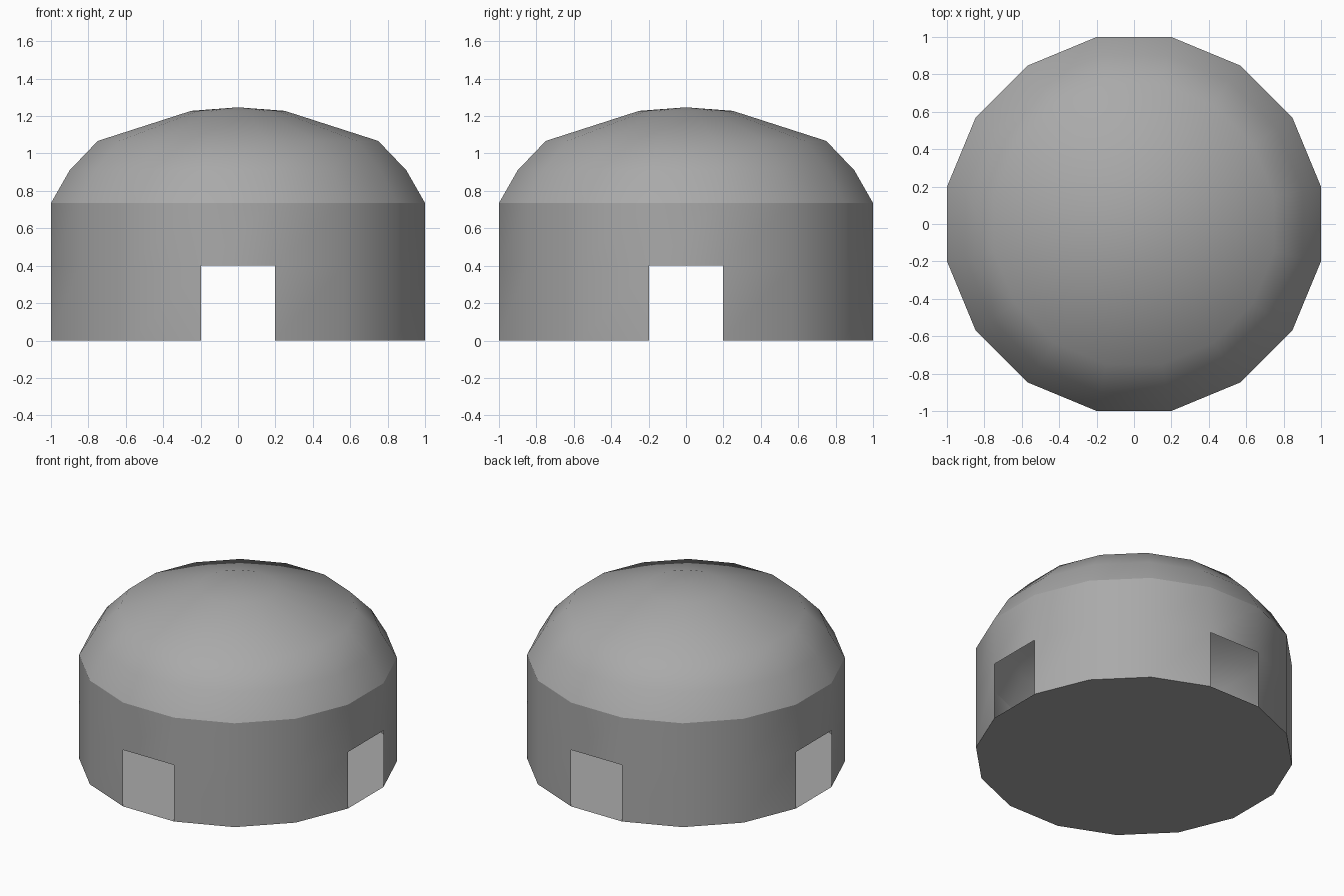
import bpy, bmesh
from math import sin, cos, pi, radians

if "Cube" in bpy.data.objects:
    bpy.data.objects.remove(bpy.data.objects["Cube"], do_unlink=True)

SIDES = 16
STEP = 2 * pi / SIDES
EAVES = 0.735                  # height where the wall meets the dome
WALL = [(1, 0), (1, 0.4), (1, EAVES)]
DOME = [(1, EAVES), (0.9, 0.91), (0.75, 1.067), (0.25, 1.228)]

grey = bpy.data.materials.new("plain_grey")
grey.use_nodes = True
grey.diffuse_color = (0.4, 0.4, 0.4, 1)
grey.node_tree.nodes["Principled BSDF"].inputs["Base Color"].default_value = (0.4, 0.4, 0.4, 1)


def ring(bm, flat, z):
    """Regular ring whose flat sides lie at the given distance, one facing each axis."""
    r = flat / cos(STEP / 2)
    return [bm.verts.new((r * cos((i + 0.5) * STEP), r * sin((i + 0.5) * STEP), z))
            for i in range(SIDES)]


def bridge(bm, low, high, skip=()):
    for i in range(SIDES):
        j = (i + 1) % SIDES
        if j not in skip:
            bm.faces.new((low[i], low[j], high[j], high[i]))


def finish(name, bm):
    mesh = bpy.data.meshes.new(name)
    bm.to_mesh(mesh)
    bm.free()
    mesh.materials.append(grey)
    obj = bpy.data.objects.new(name, mesh)
    bpy.context.collection.objects.link(obj)
    return obj


def smooth(obj, angle):
    bpy.ops.object.select_all(action="DESELECT")
    obj.select_set(True)
    bpy.context.view_layer.objects.active = obj
    bpy.ops.object.shade_smooth_by_angle(angle=radians(angle))


# Thin round wall with a square doorway on each axis
bm = bmesh.new()
foot, lintel, eaves = [ring(bm, *p) for p in WALL]
bridge(bm, foot, lintel, skip=range(0, SIDES, SIDES // 4))
bridge(bm, lintel, eaves)
smooth(finish("wall", bm), 40)

# Hollow dome closed by a shallow cap
bm = bmesh.new()
rings = [ring(bm, *p) for p in DOME]
for low, high in zip(rings, rings[1:]):
    bridge(bm, low, high)
peak = bm.verts.new((0, 0, 1.247))
for i in range(SIDES):
    bm.faces.new((rings[-1][i], rings[-1][(i + 1) % SIDES], peak))
smooth(finish("dome_roof", bm), 40)

# Flat floor disc
bm = bmesh.new()
bm.faces.new(ring(bm, 1, 0))
finish("floor", bm)
